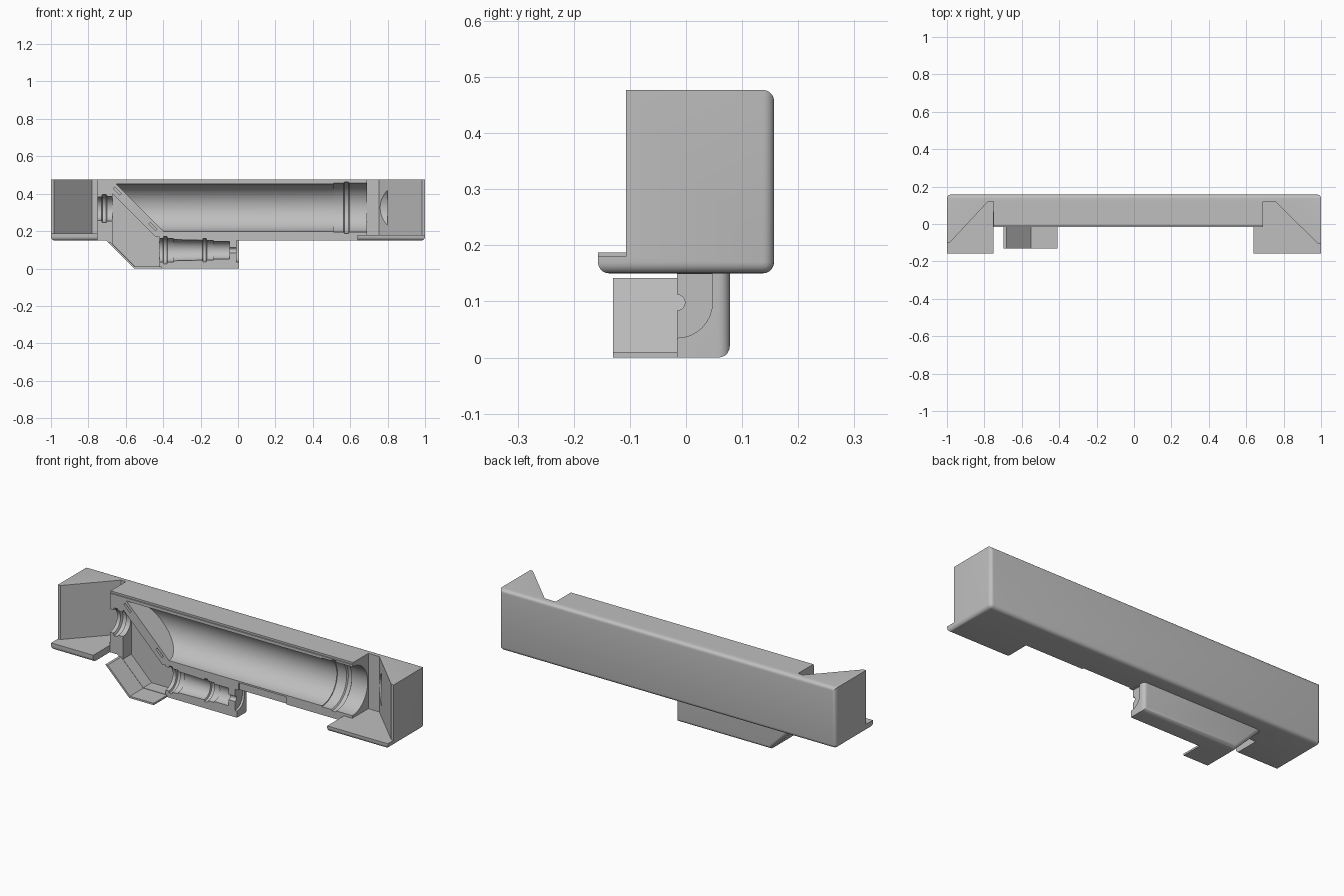
import bpy, bmesh, math
from mathutils import Vector

if "Cube" in bpy.data.objects:
    bpy.data.objects.remove(bpy.data.objects["Cube"])

grey = bpy.data.materials.new("housing grey")
grey.diffuse_color = (0.52, 0.52, 0.52, 1)
grey.use_nodes = True
grey.node_tree.nodes["Principled BSDF"].inputs["Base Color"].default_value = grey.diffuse_color


def finish(bm, name):
    bmesh.ops.recalc_face_normals(bm, faces=bm.faces)
    me = bpy.data.meshes.new(name)
    bm.to_mesh(me)
    bm.free()
    me.materials.append(grey)
    ob = bpy.data.objects.new(name, me)
    bpy.context.collection.objects.link(ob)
    return ob


def prism(name, pts, lo, hi, axis, bevel=None, radius=0.02):
    """Extrude a profile along z (points are x, y) or along y (points are x, z)."""
    bm = bmesh.new()
    place = (lambda a, b, t: (a, b, t)) if axis == 'z' else (lambda a, b, t: (a, t, b))
    bottom = [bm.verts.new(place(a, b, lo)) for a, b in pts]
    top = [bm.verts.new(place(a, b, hi)) for a, b in pts]
    bm.faces.new(bottom)
    bm.faces.new(top)
    n = len(pts)
    for i in range(n):
        j = (i + 1) % n
        bm.faces.new((bottom[i], bottom[j], top[j], top[i]))
    bmesh.ops.recalc_face_normals(bm, faces=bm.faces)
    if bevel:
        edges = [e for e in bm.edges if bevel((e.verts[0].co + e.verts[1].co) / 2)]
        bmesh.ops.bevel(bm, geom=edges, offset=radius, segments=5, profile=0.5, affect='EDGES')
    return finish(bm, name)


def rect(a0, a1, b0, b1):
    return [(a0, b0), (a1, b0), (a1, b1), (a0, b1)]


def bore(name, profile, y, z, slant=None, n=64):
    """Revolve (x, radius) steps around an axis parallel to x."""
    bm = bmesh.new()
    rings = [[bm.verts.new((x, y + r * math.cos(2 * math.pi * k / n),
                            z + r * math.sin(2 * math.pi * k / n))) for k in range(n)]
             for x, r in profile]
    for a, b in zip(rings, rings[1:]):
        for k in range(n):
            m = (k + 1) % n
            bm.faces.new((a[k], a[m], b[m], b[k]))
    bm.faces.new(rings[0])
    bm.faces.new(rings[-1])
    if slant is not None:
        geom = bm.verts[:] + bm.edges[:] + bm.faces[:]
        cut = bmesh.ops.bisect_plane(bm, geom=geom, plane_co=Vector((slant, 0, 0)),
                                     plane_no=Vector((1, 0, 1)), clear_inner=True)
        rim = [e for e in cut['geom_cut'] if isinstance(e, bmesh.types.BMEdge)]
        bmesh.ops.holes_fill(bm, edges=rim)
    return finish(bm, name)


def combine(target, tool, op='DIFFERENCE'):
    mod = target.modifiers.new(op, 'BOOLEAN')
    mod.operation, mod.solver, mod.object = op, 'EXACT', tool
    bpy.context.view_layer.objects.active = target
    bpy.ops.object.modifier_apply(modifier=mod.name)
    bpy.data.objects.remove(tool)


FRONT = -0.016

# long housing with rounded back and bottom edges
housing = prism("housing", rect(-1, 1, -0.157, 0.157), 0.15, 0.477, 'z',
                lambda c: c.y > 0.15 or c.z < 0.151)

# open front with angled walls and shelves at both ends
combine(housing, prism("left_cut", [(-1.1, -0.2), (-1.1, -0.1), (-0.985, -0.1), (-0.78, 0.12),
        (-0.75, 0.12), (-0.75, FRONT), (0, FRONT), (0, -0.2)], 0.187, 0.6, 'z'))
combine(housing, prism("right_cut", [(-0.1, -0.2), (-0.1, FRONT), (0.69, FRONT), (0.69, 0.12),
        (0.755, 0.12), (0.985, -0.107), (1.1, -0.107), (1.1, -0.2)], 0.18, 0.6, 'z'))
combine(housing, prism("middle_cut", rect(-0.75, 0.64, -0.2, FRONT), 0.1, 0.6, 'z'))

# lower eyepiece block
block = prism("eyepiece_block", [(-0.555, 0), (0.005, 0), (0.005, 0.2), (-0.755, 0.2)],
              FRONT, 0.078, 'y', lambda c: c.y > 0.07 and c.z < 0.19)
combine(housing, block, 'UNION')

# rounded recess in the end of the block
arc = [(FRONT + 0.063 * math.cos(a), 0.098 + 0.063 * math.sin(a))
       for a in [math.pi + math.pi * k / 16 for k in range(17)]]
bm = bmesh.new()
vs = [bm.verts.new((-0.007, y, z)) for y, z in arc + [(FRONT + 0.063, 0.149), (FRONT - 0.063, 0.149)]]
res = bmesh.ops.extrude_face_region(bm, geom=[bm.faces.new(vs)])
bmesh.ops.translate(bm, vec=(0.05, 0, 0),
                    verts=[v for v in res['geom'] if isinstance(v, bmesh.types.BMVert)])
bm.faces.ensure_lookup_table()
combine(housing, finish(bm, "end_recess"))

# main tube with a slanted left end and retaining ring groove
combine(housing, bore("main_bore", [(-0.8, 0.126), (0.51, 0.126), (0.51, 0.131), (0.565, 0.131),
        (0.57, 0.138), (0.59, 0.138), (0.595, 0.131), (0.8, 0.131)], FRONT, 0.325, -0.2))

# mirror chamber
combine(housing, prism("mirror_chamber", [(-0.672, 0.40), (-0.44, 0.168), (-0.42, 0.168),
        (-0.42, 0.012), (-0.551, 0.012), (-0.672, 0.133)], -0.1, 0.055, 'y'))

# small side window tube
combine(housing, bore("side_bore", [(-0.8, 0.062), (-0.73, 0.062), (-0.725, 0.075), (-0.705, 0.075),
        (-0.70, 0.066), (-0.66, 0.066)], FRONT, 0.32))

# stepped eyepiece tube
combine(housing, bore("eyepiece_bore", [(-0.44, 0.063), (-0.40, 0.063), (-0.397, 0.073),
        (-0.38, 0.073), (-0.377, 0.063), (-0.345, 0.063), (-0.345, 0.057), (-0.19, 0.053),
        (-0.187, 0.062), (-0.17, 0.062), (-0.167, 0.053), (-0.13, 0.053), (-0.13, 0.047),
        (-0.045, 0.047), (-0.045, 0.014), (0.05, 0.014)], FRONT, 0.098))

# clips holding the slanted mirror, the top rim step and the lower shallow recess
for cx, cz in ((-0.645, 0.415), (-0.455, 0.225)):
    s = 0.022
    combine(housing, prism("clip_slot", [(cx - s, cz + s - 0.008), (cx + s - 0.008, cz - s),
            (cx + s, cz - s + 0.008), (cx - s + 0.008, cz + s)], -0.1, 0.04, 'y'))
combine(housing, prism("rim_step", rect(-0.76, 0.70, 0.467, 0.6), -0.1, -0.009, 'y'))
combine(housing, prism("shallow_recess", rect(0.015, 0.30, 0.1, 0.19), -0.1, -0.008, 'y'))

# angled plate projecting below the mirror chamber
plate = prism("angled_plate", [(-0.697, 0.142), (-0.555, 0), (-0.41, 0), (-0.41, 0.01),
              (-0.551, 0.01), (-0.683, 0.142)], -0.13, FRONT + 0.004, 'y')

bpy.ops.object.select_all(action='DESELECT')
housing.select_set(True)
bpy.context.view_layer.objects.active = housing
bpy.ops.object.shade_smooth_by_angle(angle=math.radians(30))
